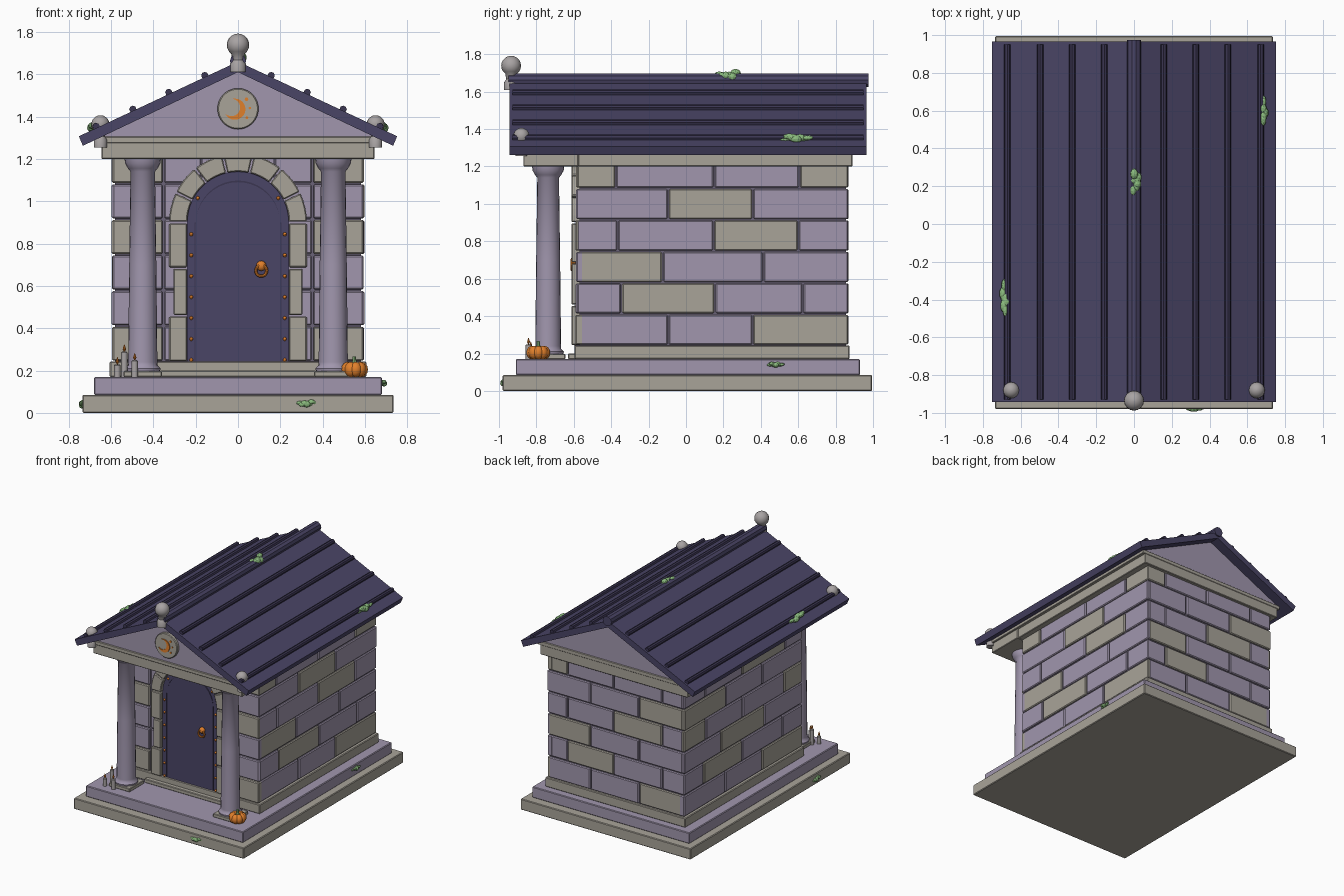
import bpy, bmesh, math, random
from mathutils import Vector, Matrix

if "Cube" in bpy.data.objects:
    bpy.data.objects.remove(bpy.data.objects["Cube"])
random.seed(4)

def mat(name, *srgb):
    m = bpy.data.materials.new(name)
    m.diffuse_color = [((c + .055) / 1.055) ** 2.4 for c in srgb] + [1]
    m.use_nodes = True
    m.node_tree.nodes["Principled BSDF"].inputs["Base Color"].default_value = m.diffuse_color
    return m

LILAC = mat("lilac stone", .63, .59, .68)
STONE = mat("warm grey stone", .66, .64, .60)
MORTAR = mat("dark mortar", .42, .39, .47)
INDIGO = mat("indigo roof", .29, .27, .40)
TRIM = mat("dark indigo trim", .23, .21, .32)
PALE = mat("pale grey finial", .66, .64, .64)
ORANGE = mat("orange", .88, .50, .17)
MOSS = mat("moss green", .54, .73, .49)

def finish(bm, name, mats, bevel=0, smooth=False):
    bmesh.ops.recalc_face_normals(bm, faces=bm.faces)
    me = bpy.data.meshes.new(name)
    bm.to_mesh(me)
    bm.free()
    ob = bpy.data.objects.new(name, me)
    bpy.context.collection.objects.link(ob)
    for m in (mats if isinstance(mats, list) else [mats]):
        me.materials.append(m)
    if bevel:
        b = ob.modifiers.new("bevel", 'BEVEL')
        b.width, b.segments = bevel, 1
    if smooth:
        bpy.ops.object.select_all(action='DESELECT')
        ob.select_set(True)
        bpy.context.view_layer.objects.active = ob
        bpy.ops.object.shade_smooth_by_angle(angle=math.radians(40))
    return ob

def add_box(bm, x0, x1, y0, y1, z0, z1, mi=0):
    r = bmesh.ops.create_cube(bm, size=1, matrix=Matrix.Translation(
        ((x0 + x1) / 2, (y0 + y1) / 2, (z0 + z1) / 2)) @ Matrix.Diagonal((abs(x1 - x0), abs(y1 - y0), z1 - z0, 1)))
    for f in {f for v in r['verts'] for f in v.link_faces}:
        f.material_index = mi

def box(name, m, *dims, bevel=0):
    bm = bmesh.new()
    add_box(bm, *dims)
    return finish(bm, name, m, bevel)

def add_prism(bm, pts, y0, y1):
    a = [bm.verts.new((x, y0, z)) for x, z in pts]
    b = [bm.verts.new((x, y1, z)) for x, z in pts]
    bm.faces.new(a)
    bm.faces.new(b[::-1])
    for i in range(len(a)):
        j = (i + 1) % len(a)
        bm.faces.new((a[i], b[i], b[j], a[j]))

def prism(name, m, pts, y0, y1, bevel=0):
    bm = bmesh.new()
    add_prism(bm, pts, y0, y1)
    return finish(bm, name, m, bevel)

def lathe(name, m, prof, loc, n=20):
    bm = bmesh.new()
    rings = [[bm.verts.new((loc[0] + r * math.cos(2 * math.pi * k / n), loc[1] + r * math.sin(2 * math.pi * k / n),
                            loc[2] + z)) for k in range(n)] for r, z in prof]
    for a, b in zip(rings, rings[1:]):
        for k in range(n):
            bm.faces.new((a[k], a[(k + 1) % n], b[(k + 1) % n], b[k]))
    bm.faces.new(rings[0][::-1])
    bm.faces.new(rings[-1])
    return finish(bm, name, m, smooth=True)

def add_ball(bm, loc, s, seg=12):
    bmesh.ops.create_uvsphere(bm, u_segments=seg, v_segments=max(6, seg // 2 + 2), radius=1,
                              matrix=Matrix.Translation(loc) @ Matrix.Diagonal((*s, 1)))

def arc(cx, cz, r, a0, a1, n):
    return [(cx + r * math.cos(math.radians(a0 + (a1 - a0) * i / n)),
             cz + r * math.sin(math.radians(a0 + (a1 - a0) * i / n))) for i in range(n + 1)]

# stepped base and wall core
box("base_slab", STONE, -.735, .735, -.98, .995, 0, .085, bevel=.005)
box("upper_step", LILAC, -.68, .68, -.91, .93, .085, .17, bevel=.005)
box("wall_plinth", STONE, -.606, .606, -.597, .875, .17, .243, bevel=.005)
box("threshold", STONE, -.37, .37, -.63, -.55, .17, .2, bevel=.004)
box("wall_core", MORTAR, -.582, .582, -.57, .855, .24, 1.25)

# brick courses: joints per row, and which bricks are grey
ROWS = [(.247 + .168 * i, .247 + .168 * (i + 1) - .008) for i in range(6)]
SIDE = [[-.585, -.095, .357, .87], [-.585, -.345, .155, .625, .87], [-.585, -.125, .412, .87],
        [-.585, -.365, .148, .6, .87], [-.585, -.095, .357, .87], [-.585, -.375, .15, .607, .87]]
BACK = [[-.58, -.2, .22, .58], [-.58, -.4, .02, .42, .58]] * 3
FRONT = [[.352, .597]] * 6

def bricks(name, joints, grey, place):
    bm = bmesh.new()
    for r, (z0, z1) in enumerate(ROWS):
        for i, (a, b) in enumerate(zip(joints[r], joints[r][1:])):
            out = random.choice((0, .003, .005))
            add_box(bm, *place(a + .004, b - .004, out), z0, z1, int((r, i) in grey))
    finish(bm, name, [LILAC, STONE], .006)

bricks("right_bricks", SIDE, {(0, 2), (1, 1), (2, 0), (3, 2), (4, 1), (5, 0), (5, 3)},
       lambda a, b, o: (.55, .592 + o, a, b))
bricks("left_bricks", SIDE, {(0, 0), (1, 2), (2, 1), (3, 0), (3, 3), (4, 2), (5, 1)},
       lambda a, b, o: (-.592 - o, -.55, a, b))
bricks("back_bricks", BACK, {(0, 0), (1, 2), (2, 2), (3, 1), (4, 0), (5, 3)},
       lambda a, b, o: (a, b, .82, .865 + o))
for s, n in ((-1, "left"), (1, "right")):
    bricks("front_bricks_" + n, FRONT, {(0, 0), (3, 0), (5, 0)},
           lambda a, b, o: (s * a, s * b, -.587 - o, -.55))
    # filler courses between the corner bricks and the door arch
    bricks("front_filler_" + n, [[.17, .352]] * 6, set(), lambda a, b, o: (s * a, s * b, -.58, -.55))
box("front_panel_above_door", LILAC, -.17, .17, -.58, -.55, 1.0, 1.24)

# arched door with border strip
CZ = .9
prism("door_border", TRIM, [(-.242, .243)] + arc(0, CZ, .242, 180, 0, 20) + [(.242, .243)], -.587, -.55)
prism("door", INDIGO, [(-.2, .243)] + arc(0, CZ - .01, .2, 180, 0, 20) + [(.2, .243)], -.592, -.56)
prism("door_arch_strip", INDIGO, arc(0, CZ, .237, 0, 180, 20) + arc(0, CZ, .198, 180, 0, 20), -.59, -.56)
for s in (-1, 1):
    box("door_edge_strip", INDIGO, s * .205, s * .237, -.59, -.56, .243, CZ)

# door surround: arch stones and jamb stones
bm = bmesh.new()
for i in range(7):
    a0, a1 = i * 180 / 7 + .8, (i + 1) * 180 / 7 - .8
    add_prism(bm, arc(0, CZ, .325, a0, a1, 4) + arc(0, CZ, .24, a1, a0, 4), -.613, -.55)
for s in (-1, 1):
    for z0, z1, w in ((.245, .455, .325), (.463, .68, .305), (.688, .895, .325)):
        add_box(bm, s * .24, s * w, -.613, -.55, z0, z1)
finish(bm, "door_surround", STONE, .005)

# door studs and knocker
bm = bmesh.new()
for s in (-1, 1):
    for i in range(7):
        add_ball(bm, (s * .221, -.592, .25 + i * .099), (.009, .009, .009), 8)
    add_ball(bm, (s * .19, -.592, 1.015), (.009, .009, .009), 8)
add_ball(bm, (.11, -.6, .695), (.024, .018, .024))
finish(bm, "door_studs", ORANGE, smooth=True)
bpy.ops.mesh.primitive_torus_add(major_radius=.026, minor_radius=.007, major_segments=20, minor_segments=8,
                                 location=(.11, -.61, .672), rotation=(math.pi / 2, 0, 0))
bpy.context.object.name = "door_knocker"
bpy.context.object.data.materials.append(ORANGE)

# porch columns
for s in (-1, 1):
    box("column_base", STONE, s * .36, s * .54, -.825, -.645, .17, .198, bevel=.004)
    lathe("column", LILAC, [(.082, .198), (.084, .21), (.07, .225), (.069, .24), (.064, .7), (.058, 1.14),
                            (.07, 1.155), (.083, 1.178), (.086, 1.2)], (s * .45, -.737, 0), 20)

# beams, cornice and gables
box("porch_beam", STONE, -.645, .645, -.87, -.575, 1.2, 1.3, bevel=.004)
box("wall_cornice", STONE, -.638, .638, -.575, .89, 1.2, 1.3, bevel=.004)
box("cornice_cap", STONE, -.66, .66, -.878, .893, 1.275, 1.305, bevel=.003)
prism("gable_body", LILAC, [(-.65, 1.305), (.65, 1.305), (0, 1.615)], -.868, .885)

# roof, ribs and ridge
prism("roof", INDIGO, [(0, 1.66), (.752, 1.307), (.733, 1.262), (0, 1.61), (-.733, 1.262), (-.752, 1.307)], -.943, .965)
def rod(name, x, z, r, y0, y1, n):
    prism(name, TRIM if n == 8 else INDIGO, arc(x, z, r, 0, 360 - 360 / n, n - 1), y0, y1)
for s in (-1, 1):
    for x in (.157, .327, .497, .67):
        rod("roof_rib", s * x, 1.668 - .4694 * x, .017, -.928, .95, 8)
rod("ridge_cap", 0, 1.662, .038, -.95, .975, 10)

# finials
def finial(loc, k):
    ball = [(k * max(.05, math.sin(t * math.pi / 10)), k * (2.05 - math.cos(t * math.pi / 10))) for t in range(2, 11)]
    lathe("finial", PALE, [(k * .72, -.02), (k * .72, k * .35), (k * .5, k * .7)] + ball, loc, 16)
finial((0, -.935, 1.63), .053)
for s in (-1, 1):
    finial((s * .65, -.88, 1.275), .043)

# gable medallion with crescent moon and stars
prism("medallion", STONE, arc(0, 1.437, .097, 0, 350, 35), -.89, -.86, .005)
prism("crescent_moon", ORANGE, arc(-.015, 1.435, .05, -140, 100, 20) + arc(-.031, 1.443, .041, 96, -136, 20), -.897, -.885)
for x, z, r in ((.04, 1.482, .009), (.056, 1.44, .006), (.042, 1.395, .007)):
    prism("small_star", ORANGE, arc(x, z, r, 0, 315, 7), -.896, -.885)

# pumpkin
bm = bmesh.new()
for i in range(9):
    a = i * 2 * math.pi / 9
    add_ball(bm, (.55 + .034 * math.cos(a), -.79 + .034 * math.sin(a), .205), (.03, .03, .036))
finish(bm, "pumpkin", ORANGE, smooth=True)
lathe("pumpkin_stem", MOSS, [(.014, 0), (.009, .015), (.008, .035)], (.55, -.79, .232), 8)

# candles with flames
for x, y, h in ((-.57, -.83, .055), (-.537, -.79, .115), (-.488, -.842, .075)):
    lathe("candle", PALE, [(.015, 0), (.015, h), (.011, h + .004)], (x, y, .17), 12)
    lathe("flame", ORANGE, [(.002, 0), (.008, .012), (.005, .022), (.001, .034)], (x, y, .174 + h), 8)

# moss clumps: centre and half sizes
for c, h in (((.005, .23, 1.69), (.04, .08, .038)), ((.68, .59, 1.352), (.032, .09, .032)),
             ((-.68, -.39, 1.352), (.036, .1, .032)), ((.325, -.98, .045), (.05, .017, .022)),
             ((.685, .48, .14), (.02, .048, .02)), ((-.738, -.56, .042), (.02, .045, .027))):
    bm = bmesh.new()
    c, long = Vector(c), 0 if h[0] > h[1] else 1
    for i in range(7):
        off = Vector([random.uniform(-.35, .35) * v for v in h])
        t = i / 3 - 1
        off[long] = t * h[long] * .65
        k = .72 - .32 * abs(t)
        s = [v * k for v in h]
        s[long] = h[long] * .35
        bmesh.ops.create_icosphere(bm, subdivisions=2, radius=1,
                                   matrix=Matrix.Translation(c + off) @ Matrix.Diagonal((*s, 1)))
    finish(bm, "moss_clump", MOSS)
